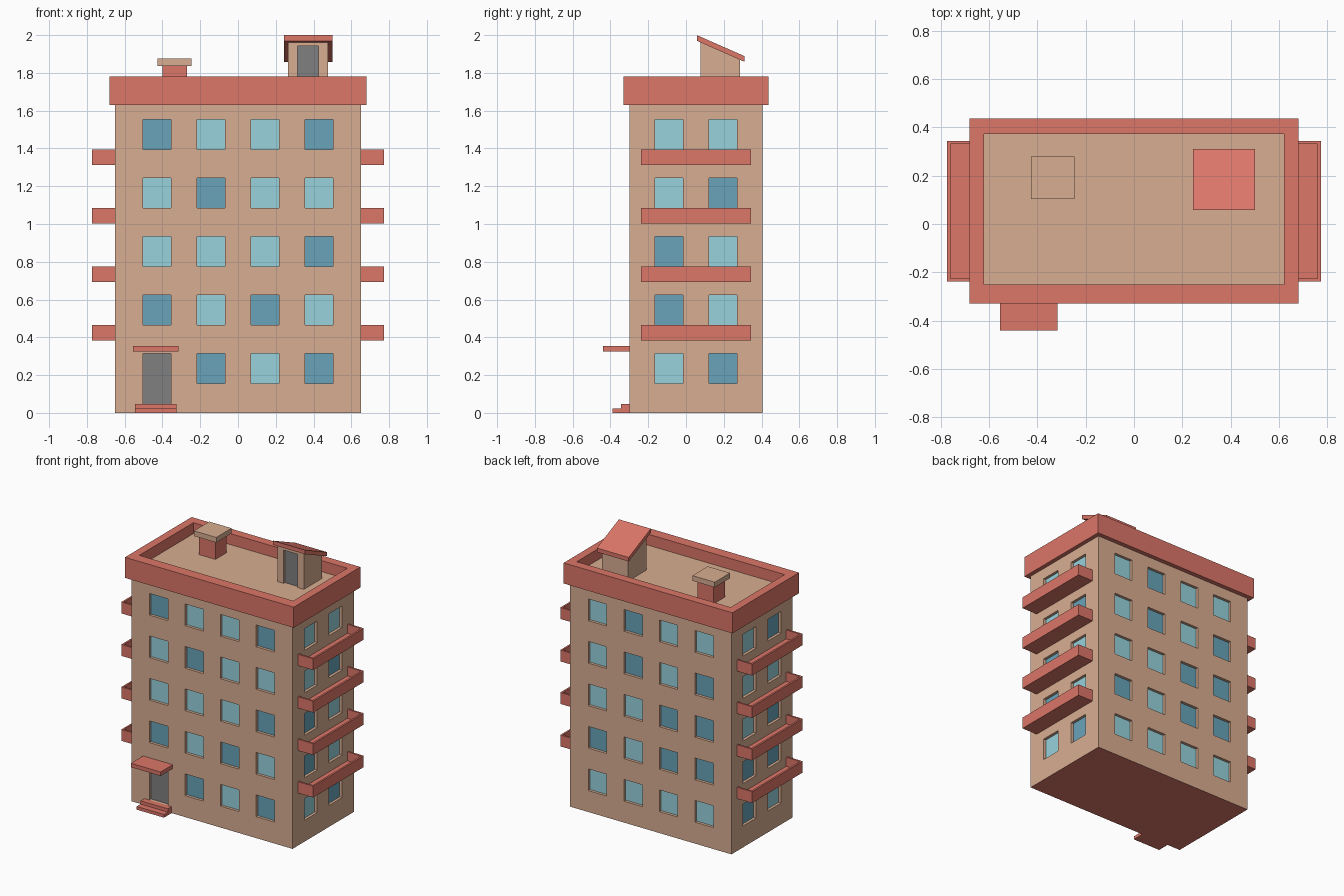
import bpy, bmesh
from mathutils import Vector

if "Cube" in bpy.data.objects:
    bpy.data.objects.remove(bpy.data.objects["Cube"])


def material(name, hex_code):
    def lin(c):
        return c / 12.92 if c <= 0.04045 else ((c + 0.055) / 1.055) ** 2.4
    m = bpy.data.materials.new(name)
    rgb = [lin(int(hex_code[i:i + 2], 16) / 255) for i in (0, 2, 4)]
    m.diffuse_color = (*rgb, 1)
    m.use_nodes = True
    m.node_tree.nodes["Principled BSDF"].inputs["Base Color"].default_value = m.diffuse_color
    return m


TAN = material("tan plaster", "D9AE92")
RED = material("brick red", "DC7668")
LIGHT = material("light glass", "98D2DD")
DARK = material("dark glass", "68A4BA")
GREY = material("door grey", "808080")


def finish(name, bm, mats):
    bmesh.ops.recalc_face_normals(bm, faces=bm.faces)
    me = bpy.data.meshes.new(name)
    bm.to_mesh(me)
    bm.free()
    for m in mats:
        me.materials.append(m)
    ob = bpy.data.objects.new(name, me)
    bpy.context.collection.objects.link(ob)
    return ob


def add_box(bm, x, y, z):
    v = bmesh.ops.create_cube(bm, size=1)["verts"]
    for p in v:
        p.co = [(a[0] + a[1]) / 2 + c * (a[1] - a[0]) for a, c in zip((x, y, z), p.co)]


def boxes(name, mat, *dims):
    bm = bmesh.new()
    for d in dims:
        add_box(bm, *d)
    return finish(name, bm, [mat])


def add_prism(bm, x, profile):
    # closed profile of (y, z) points swept along x
    a, b = [[bm.verts.new((k, *p)) for p in profile] for k in x]
    bm.faces.new(a)
    bm.faces.new(b[::-1])
    for i in range(len(a)):
        j = (i + 1) % len(a)
        bm.faces.new((a[i], b[i], b[j], a[j]))
    bmesh.ops.recalc_face_normals(bm, faces=bm.faces)


def cut(bm, axis, values):
    n = Vector((0, 0, 0))
    n[axis] = 1
    for v in values:
        bmesh.ops.bisect_plane(bm, geom=bm.verts[:] + bm.edges[:] + bm.faces[:],
                               plane_co=n * v, plane_no=n)


# Main measurements
X, Y0, Y1 = 0.65, -0.30, 0.405
YC = (Y0 + Y1) / 2
DECK, FLOOR = 1.70, 0.3095
HW, HH, DEPTH = 0.074, 0.079, 0.02
XS = [-0.43, -0.143, 0.143, 0.43]
YS = [YC - 0.143, YC + 0.143]
ZS = [0.235 + FLOOR * i for i in range(5)]
DOOR_Z = 0.047

# Glass tone per window, bottom floor first, columns along +x or +y
GLASS = {
    "front": ["DDLD", "DLDL", "LLLD", "LDLL", "DLLD"],
    "back": ["LLLL", "DDLD", "DDLL", "DLDL", "LLDL"],
    "right": ["LD", "DL", "DL", "LD", "LL"],
    "left": ["LD", "DD", "DL", "LL", "DL"],
}

# Body with recessed windows and front door
bm = bmesh.new()
add_box(bm, (-X, X), (Y0, Y1), (0, DECK))
cut(bm, 0, [c + s for c in XS for s in (-HW, HW)])
cut(bm, 1, [c + s for c in YS for s in (-HW, HW)])
cut(bm, 2, [DOOR_Z] + [c + s for c in ZS for s in (-HH, HH)])
bm.normal_update()
door, windows = [], []
for f in bm.faces:
    n, c = f.normal, f.calc_center_median()
    if n.z < -0.5:
        f.material_index = 1
    if abs(n.z) > 0.5:
        continue
    if abs(n.y) > 0.5:
        wall, cols, u = ("front" if n.y < 0 else "back"), XS, c.x
    else:
        wall, cols, u = ("right" if n.x > 0 else "left"), YS, c.y
    col = min(range(len(cols)), key=lambda i: abs(cols[i] - u))
    row = min(range(5), key=lambda i: abs(ZS[i] - c.z))
    if abs(cols[col] - u) > HW:
        continue
    if wall == "front" and col == 0 and DOOR_Z < c.z < ZS[0] + HH:
        door.append(f)
    elif abs(ZS[row] - c.z) < HH:
        windows.append((f, 2 if GLASS[wall][row][col] == "L" else 3))
door = bmesh.ops.dissolve_faces(bm, faces=door)["region"]
panes = windows + [(f, 4) for f in door]
bmesh.ops.inset_individual(bm, faces=[f for f, _ in panes], thickness=0, depth=-DEPTH)
for f, m in panes:
    f.material_index = m
finish("building_body", bm, [TAN, RED, LIGHT, DARK, GREY])

# Roof parapet ring
bm = bmesh.new()
P, I = 0.68, 0.62
loops = []
for hx, ya, yb, z in ((P, -0.33, 0.437, 1.63), (P, -0.33, 0.437, 1.78),
                      (I, -0.25, 0.372, 1.78), (I, -0.25, 0.372, 1.63)):
    loops.append([bm.verts.new(p) for p in
                  ((-hx, ya, z), (hx, ya, z), (hx, yb, z), (-hx, yb, z))])
for a, b in zip(loops, loops[1:] + loops[:1]):
    for i in range(4):
        j = (i + 1) % 4
        bm.faces.new((a[i], a[j], b[j], b[i]))
finish("roof_parapet", bm, [RED])

# Balconies: floor and three thin walls, on both sides of each upper storey
T, BX, BY = 0.013, 0.773, 0.291
for side, s in (("right", 1), ("left", -1)):
    for i in range(4):
        z = 0.383 + FLOOR * i
        top = z + 0.083
        out, inn, wall = s * BX, s * (BX - T), s * (X - 0.002)
        span = tuple(sorted((wall, out)))
        boxes(f"balcony_{side}_{i + 1}", RED,
              (span, (YC - BY, YC + BY), (z, z + 0.018)),
              (tuple(sorted((inn, out))), (YC - BY, YC + BY), (z + 0.018, top)),
              (tuple(sorted((wall, inn))), (YC - BY, YC - BY + T), (z + 0.018, top)),
              (tuple(sorted((wall, inn))), (YC + BY - T, YC + BY), (z + 0.018, top)))

# Entrance steps and canopy
boxes("entrance_steps", RED,
      ((-0.545, -0.325), (-0.388, Y0), (0, 0.023)),
      ((-0.545, -0.325), (-0.343, Y0), (0.023, DOOR_Z)))
boxes("entrance_canopy", RED, ((-0.555, -0.316), (-0.44, Y0), (0.326, 0.355)))

# Chimney and its cap
boxes("chimney", RED, ((-0.40, -0.27), (0.125, 0.256), (DECK - 0.01, 1.837)))
boxes("chimney_cap", TAN, ((-0.427, -0.247), (0.103, 0.279), (1.837, 1.875)))


# Rooftop stair hut with recessed door and sloping roof
def slope(y):
    return 2.0 - (y - 0.057) * 0.44


bm = bmesh.new()
ya, yb = 0.077, 0.287
add_prism(bm, (0.266, 0.477), [(ya, DECK), (yb, DECK),
                               (yb, slope(yb) - 0.029), (ya, slope(ya) - 0.029)])
cut(bm, 0, (0.314, 0.427))
cut(bm, 2, (1.942,))
bm.normal_update()
door = [f for f in bm.faces if f.normal.y < -0.9 and f.calc_center_median().z < 1.942
        and 0.314 < f.calc_center_median().x < 0.427]
bmesh.ops.inset_individual(bm, faces=door, thickness=0, depth=-0.015)
for f in door:
    f.material_index = 1
finish("stair_hut", bm, [TAN, GREY])

bm = bmesh.new()
ya, yb = 0.057, 0.311
add_prism(bm, (0.244, 0.501), [(ya, slope(ya) - 0.03), (yb, slope(yb) - 0.03),
                               (yb, slope(yb)), (ya, slope(ya))])
finish("stair_hut_roof", bm, [RED])
